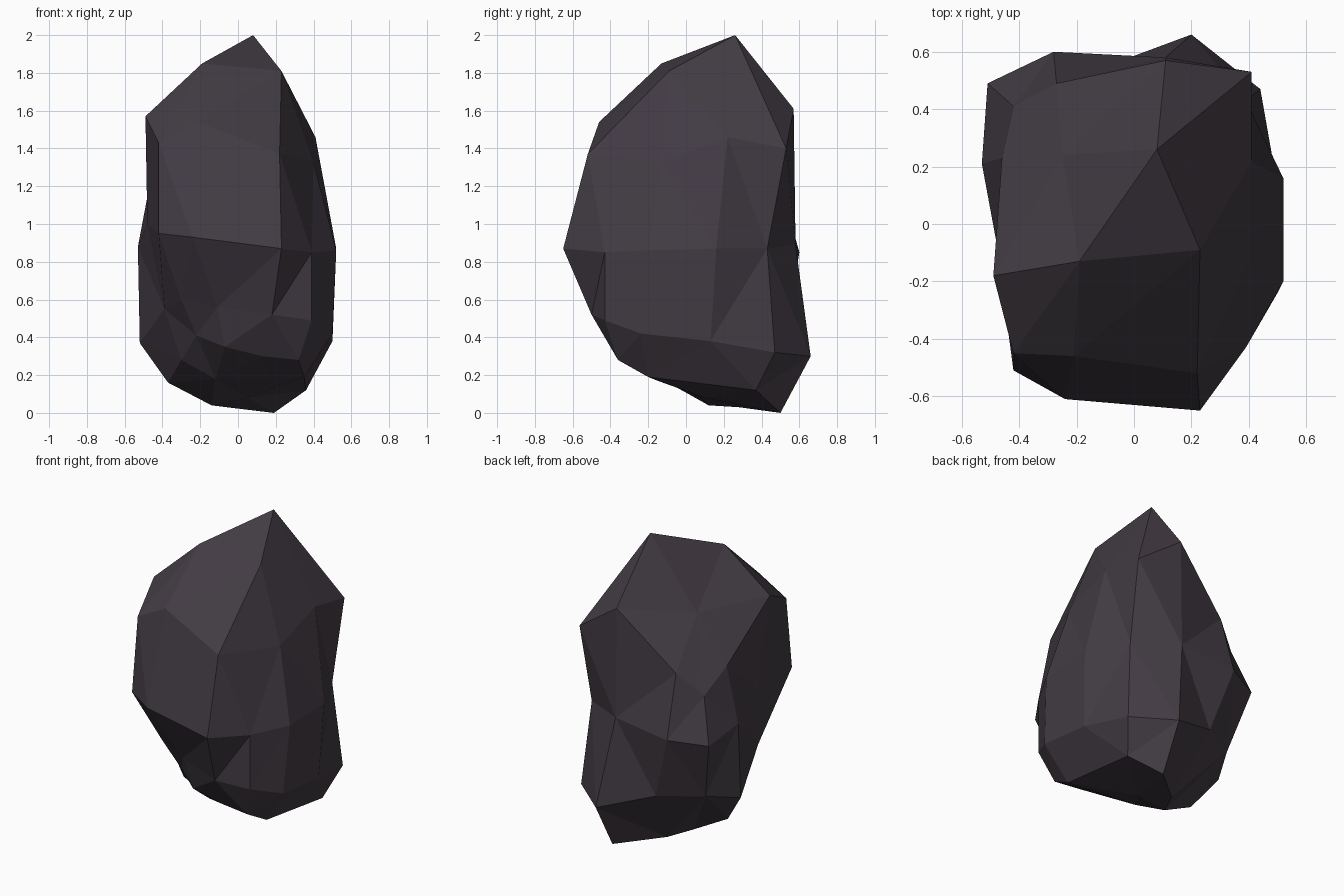
import bpy
import bmesh
from mathutils import Vector

default_cube = bpy.data.objects.get("Cube")
if default_cube:
    bpy.data.objects.remove(default_cube, do_unlink=True)


def make_material(name, colour):
    material = bpy.data.materials.new(name)
    material.use_nodes = True
    material.diffuse_color = colour
    shader = material.node_tree.nodes["Principled BSDF"]
    shader.inputs["Base Color"].default_value = colour
    shader.inputs["Roughness"].default_value = 0.9
    return material


def loft_rings(name, rings, material):
    """Skin rough cross-sections of equal count; repeated points collapse to wedges."""
    bm = bmesh.new()
    corners = {}

    def corner(point):
        if point not in corners:
            corners[point] = bm.verts.new(Vector(point) / 100)
        return corners[point]

    def add_face(points):
        unique = list(dict.fromkeys(points))
        if len(unique) > 2:
            bm.faces.new([corner(point) for point in unique])

    # Side facets between neighbouring cross-sections
    for lower, upper in zip(rings, rings[1:]):
        count = len(lower)
        for i in range(count):
            j = (i + 1) % count
            add_face((lower[i], lower[j], upper[j], upper[i]))

    # Closed underside and crown
    add_face(rings[0][::-1])
    add_face(rings[-1])

    bmesh.ops.triangulate(bm, faces=bm.faces[:], quad_method='SHORT_EDGE')
    bmesh.ops.recalc_face_normals(bm, faces=bm.faces[:])
    mesh = bpy.data.meshes.new(name)
    bm.to_mesh(mesh)
    bm.free()
    mesh.materials.append(material)
    rock = bpy.data.objects.new(name, mesh)
    bpy.context.collection.objects.link(rock)
    return rock


# Cross-sections in hundredths of a unit, each running from the front round
# the +x side to the back and the -x side.

# Underside hollow
under_front, under_middle = (18, -15, 17), (5, 10, 8)
under_foot, under_side = (-14, 12, 4), (-12, -13, 18)
underside = ([under_front] * 3 + [under_middle] * 4
             + [under_foot] * 2 + [under_side] * 3)

# Foot rim, with one shared corner at the back of the +x side
rim_corner = (36, 37, 12)
foot_rim = [(13, -36, 30), (32, -36, 28), (35, -20, 19), rim_corner,
            rim_corner, (19, 50, 0), (-6, 28, 3), under_foot,
            (-37, 9, 16), (-30, -14, 28), (-22, -28, 41), (-7, -37, 35)]

# Lower body, tucked in under the front
lower_body = [(18, -50, 52), (39, -43, 49), (50, -24, 42), (50, 13, 38),
              (44, 47, 32), (20, 66, 30), (-15, 53, 42), (-41, 38, 43),
              (-52, 17, 37), (-39, -20, 55), (-30, -36, 60), (-11, -42, 56)]

# Widest belt
belt = [(23, -65, 87), (39, -43, 85), (52, -20, 86), (52, 16, 87),
        (39, 43, 87), (11, 58, 89), (-28, 60, 85), (-51, 49, 83),
        (-53, 21, 88), (-48, -6, 100), (-42, -51, 95), (-24, -61, 93)]

# Shoulder, with one broad facet on the +x side
shoulder_side = (40, -13, 133)
shoulder = [(22, -52, 137), shoulder_side, shoulder_side, (41, 22, 146),
            (41, 53, 140), (11, 57, 161), (-27, 49, 125), (-42, 41, 111),
            (-46, 23, 125), (-49, -18, 157), (-42, -45, 143), (-21, -46, 154)]

# Crown with the peak at the back
crown_front, peak = (23, -9, 181), (8, 26, 200)
crown_back, crown_side = (-25, 24, 155), (-19, -13, 185)
crown = ([crown_front] * 3 + [peak] * 3
         + [crown_back] * 3 + [crown_side] * 3)

dark_stone = make_material("dark purple grey stone", (0.055, 0.044, 0.057, 1))
loft_rings("rock", [underside, foot_rim, lower_body, belt, shoulder, crown],
           dark_stone)
